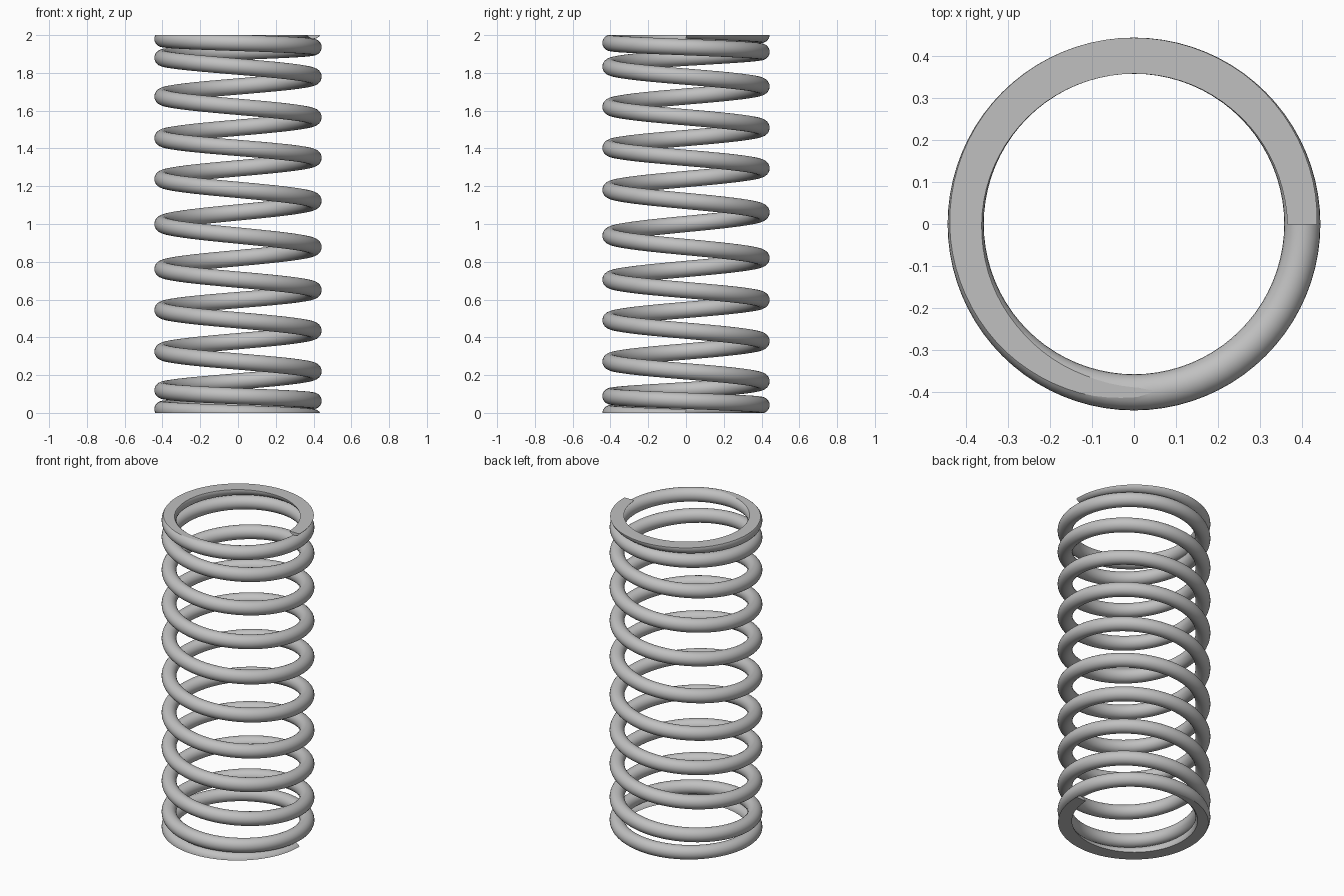
import bpy, bmesh, math
from mathutils import Vector

cube = bpy.data.objects.get("Cube")
if cube:
    bpy.data.objects.remove(cube, do_unlink=True)

COIL, WIRE, TURNS = 0.4, 0.043, 11
STEPS, SIDES = 80, 24

# Height of the wire centre at every half turn: closed ends, open middle
lower = [-0.024, 0.02, 0.064, 0.12, 0.22, 0.325, 0.435, 0.545, 0.65, 0.762, 0.878]
keys = lower + [1.0] + [2 - z for z in reversed(lower)]


def key(i):
    if i < 0:
        return 2 * keys[0] - keys[1]
    if i >= len(keys):
        return 2 * keys[-1] - keys[-2]
    return keys[i]


def height(turn):
    """Smooth interpolation between the half-turn heights."""
    i = min(int(turn * 2), len(keys) - 2)
    f = turn * 2 - i
    a, b, c, d = (key(i + k) for k in (-1, 0, 1, 2))
    return b + f / 2 * (c - a + f * (2*a - 5*b + 4*c - d + f * (3*(b - c) + d - a)))


def centre(turn):
    ang = -2 * math.pi * turn
    return Vector((COIL * math.cos(ang), COIL * math.sin(ang), height(turn)))


# Sweep a round section along the left-handed helix
bm = bmesh.new()
rings = []
for s in range(TURNS * STEPS + 1):
    turn = s / STEPS
    p = centre(turn)
    out = Vector((p.x, p.y, 0)).normalized()
    e = 0.001
    tangent = (centre(min(turn + e, TURNS)) - centre(max(turn - e, 0))).normalized()
    up = tangent.cross(out).normalized()
    rings.append([bm.verts.new(p + WIRE * (math.cos(a) * out + math.sin(a) * up))
                  for a in (2 * math.pi * k / SIDES for k in range(SIDES))])
for r0, r1 in zip(rings, rings[1:]):
    for k in range(SIDES):
        n = (k + 1) % SIDES
        bm.faces.new((r0[k], r0[n], r1[n], r1[k])).smooth = True
caps = [bm.faces.new(rings[0]), bm.faces.new(rings[-1])]
bmesh.ops.recalc_face_normals(bm, faces=bm.faces)

# Grind both ends flat
for z, direction in ((0, -1), (2, 1)):
    cut = bmesh.ops.bisect_plane(bm, geom=bm.verts[:] + bm.edges[:] + bm.faces[:],
                                 plane_co=(0, 0, z), plane_no=(0, 0, direction),
                                 clear_outer=True)
    rim = [g for g in cut["geom_cut"] if isinstance(g, bmesh.types.BMEdge)]
    bmesh.ops.triangle_fill(bm, edges=rim, use_beauty=True, normal=(0, 0, direction))
    for edge in rim:
        edge.smooth = False
bmesh.ops.recalc_face_normals(bm, faces=bm.faces)
for edge in bm.edges:
    if edge.is_manifold and edge.calc_face_angle(0) > math.radians(30):
        edge.smooth = False

mesh = bpy.data.meshes.new("coil_spring")
bm.to_mesh(mesh)
bm.free()
spring = bpy.data.objects.new("coil_spring", mesh)
bpy.context.collection.objects.link(spring)

# Plain grey steel
steel = bpy.data.materials.new("grey_steel")
steel.use_nodes = True
colour = (0.53, 0.53, 0.53, 1)
steel.diffuse_color = colour
steel.node_tree.nodes["Principled BSDF"].inputs["Base Color"].default_value = colour
mesh.materials.append(steel)
